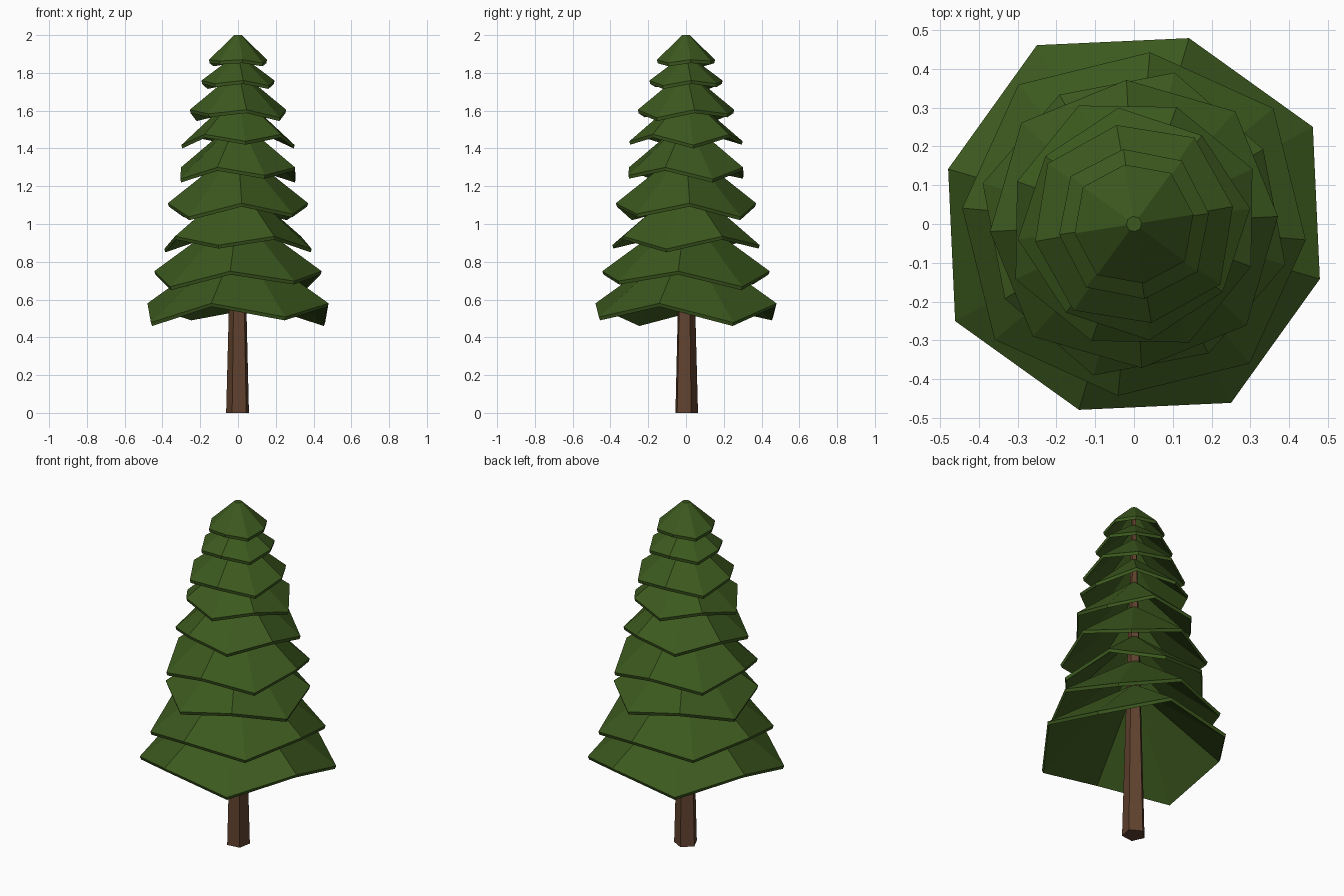
import bpy, bmesh
from math import cos, sin, radians, pi

if "Cube" in bpy.data.objects:
    bpy.data.objects.remove(bpy.data.objects["Cube"])


def material(name, color):
    m = bpy.data.materials.new(name)
    m.diffuse_color = (*color, 1)
    m.use_nodes = True
    m.node_tree.nodes["Principled BSDF"].inputs["Base Color"].default_value = m.diffuse_color
    return m


def make_object(name, bm, mat):
    bmesh.ops.recalc_face_normals(bm, faces=bm.faces)
    mesh = bpy.data.meshes.new(name)
    bm.to_mesh(mesh)
    bm.free()
    mesh.materials.append(mat)
    obj = bpy.data.objects.new(name, mesh)
    bpy.context.collection.objects.link(obj)
    return obj


def loft(bm, rings, closed=True):
    """Skin rings of points with quads and cap both ends."""
    vs = [[bm.verts.new(p) for p in r] for r in rings]
    n = len(vs[0])
    for a, b in zip(vs, vs[1:]):
        for i in range(n):
            j = (i + 1) % n
            bm.faces.new((a[i], a[j], b[j], b[i]))
    bm.faces.new(vs[0])
    bm.faces.new(vs[-1])


def polar(r, deg, z):
    return (r * cos(radians(deg)), r * sin(radians(deg)), z)


needles = material("needles", (0.045, 0.1, 0.013))
bark = material("bark", (0.12, 0.055, 0.028))

# Tapered five-sided trunk
bm = bmesh.new()
loft(bm, [[polar(r, -47 + 72 * i, z) for i in range(5)]
          for r, z in ((0.064, 0), (0.012, 1.95))])
make_object("trunk", bm, bark)

# Branch tiers: angle of lowest corner, high-corner radius and z,
# z of the lowest and of the second-lowest corner pairs, apex z
TIERS = [
    (28.5, 0.500, 0.58, 0.46, 0.49, 0.91),
    (39.7, 0.445, 0.75, 0.65, 0.68, 1.06),
    (165, 0.385, 0.935, 0.85, 0.87, 1.21),
    (48, 0.372, 1.11, 1.02, 1.035, 1.39),
    (25, 0.321, 1.30, 1.22, 1.24, 1.54),
    (7.5, 0.288, 1.475, 1.40, 1.42, 1.68),
    (145, 0.259, 1.605, 1.545, 1.565, 1.80),
    (143, 0.195, 1.76, 1.715, 1.725, 1.89),
    (144, 0.155, 1.87, 1.835, 1.845, 2.00),
]
THICK = 0.018   # rim thickness
TIP = 0.02      # radius of the blunt apex


def tier(name, angle, radius, z_high, z_low, z_mid, z_top):
    heights = (z_low, z_high, z_mid, z_high)
    rim, rim_low = [], []
    for i in range(8):
        r = radius * (1 if i % 2 else 1.05)
        x, y, z = polar(r, angle + 45 * i, heights[i % 4])
        lift = 0 if i % 2 else THICK      # low corners were read at the underside
        rim.append((x, y, z + lift))
        rim_low.append((x * 0.985, y * 0.985, z + lift - THICK))
    top = [polar(TIP, angle + 45 * i, z_top) for i in range(8)]
    under = [polar(TIP, angle + 45 * i, z_top - 1.4 * THICK) for i in range(8)]
    bm = bmesh.new()
    loft(bm, [top, rim, rim_low, under])
    make_object(name, bm, needles)


for k, t in enumerate(TIERS):
    tier(f"branch_tier_{k + 1}", *t)
